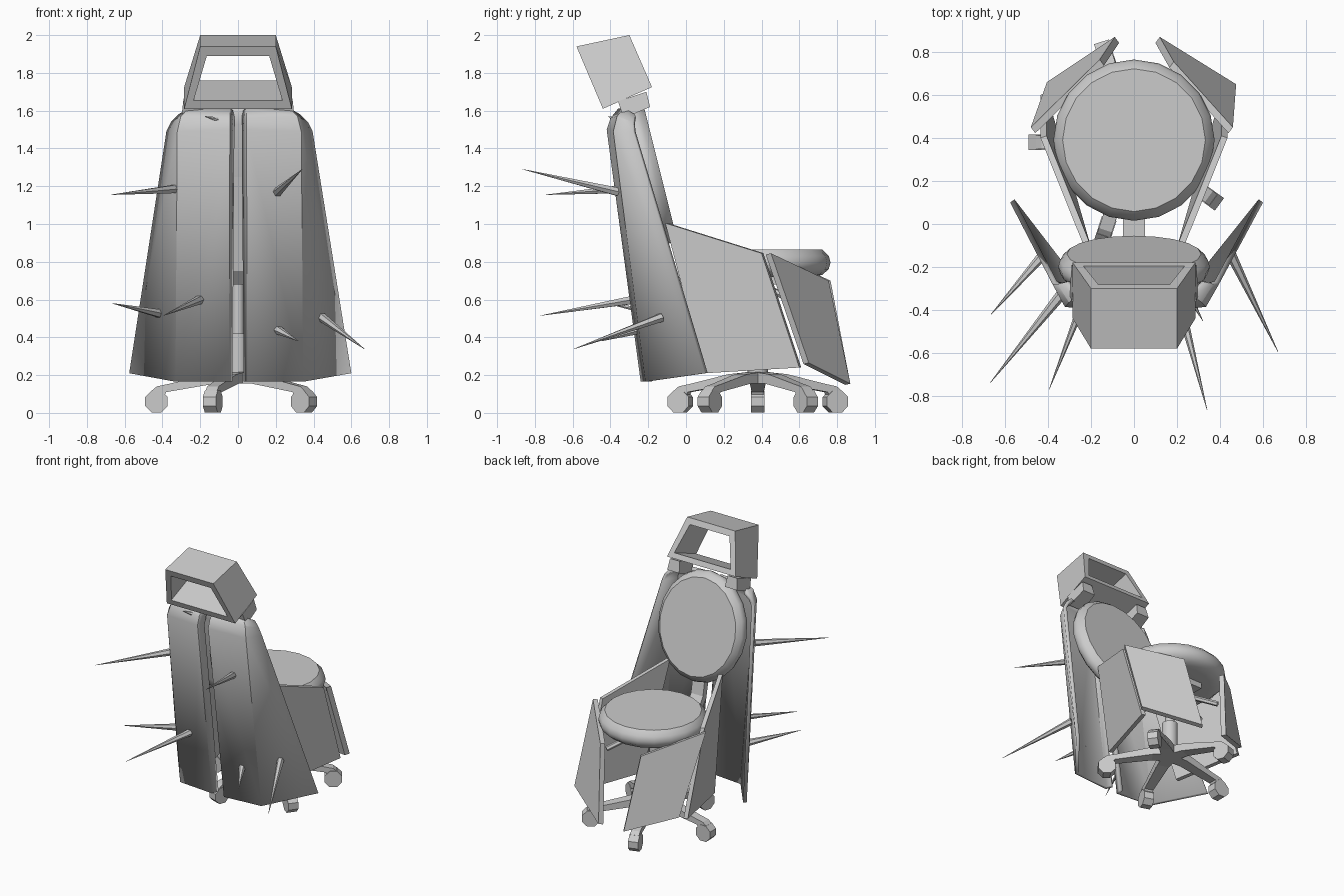
import bpy, bmesh, math
from mathutils import Vector, Matrix

if "Cube" in bpy.data.objects:
    bpy.data.objects.remove(bpy.data.objects["Cube"])


def finish(name, bm, smooth=None):
    me = bpy.data.meshes.new(name)
    if smooth != 'keep':
        bmesh.ops.recalc_face_normals(bm, faces=bm.faces)
    bm.to_mesh(me)
    bm.free()
    ob = bpy.data.objects.new(name, me)
    bpy.context.collection.objects.link(ob)
    if isinstance(smooth, (int, float)):
        shade(ob, smooth)
    return ob


def shade(ob, deg):
    bpy.ops.object.select_all(action='DESELECT')
    ob.select_set(True)
    bpy.context.view_layer.objects.active = ob
    bpy.ops.object.shade_smooth_by_angle(angle=math.radians(deg))


def sheet(name, rows, thick, smooth=None):
    """Grid of points turned outward from the chair axis and thickened inward."""
    bm = bmesh.new()
    vs = [[bm.verts.new(p) for p in r] for r in rows]
    for a, b in zip(vs, vs[1:]):
        for i in range(len(a) - 1):
            bm.faces.new((a[i], a[i + 1], b[i + 1], b[i]))
    bm.normal_update()
    big = max(bm.faces, key=lambda f: f.calc_area())
    out = big.calc_center_median() - Vector((0, 0.3, 0))
    out.z = 0
    if big.normal.dot(out) < 0:
        bmesh.ops.reverse_faces(bm, faces=bm.faces)
    ob = finish(name, bm, 'keep')
    if smooth:
        shade(ob, smooth)
    m = ob.modifiers.new('thickness', 'SOLIDIFY')
    m.thickness = thick
    m.offset = -1
    return ob


def prism(name, profile, half, mat=Matrix()):
    """Side profile in (y, z), extruded along x; half may vary per point."""
    bm = bmesh.new()
    hs = half if isinstance(half, list) else [half] * len(profile)
    a = [bm.verts.new(mat @ Vector((-h, y, z))) for (y, z), h in zip(profile, hs)]
    b = [bm.verts.new(mat @ Vector((h, y, z))) for (y, z), h in zip(profile, hs)]
    n = len(a)
    bm.faces.new(a)
    bm.faces.new(b)
    for i in range(n):
        bm.faces.new((a[i], a[(i + 1) % n], b[(i + 1) % n], b[i]))
    return finish(name, bm)


def lathe(name, profile, sides, mat, smooth=40):
    """Closed body of stacked rings (radius, height)."""
    bm = bmesh.new()
    rings = [[bm.verts.new(mat @ Vector((r * math.cos(2 * math.pi * i / sides),
                                         r * math.sin(2 * math.pi * i / sides), z)))
              for i in range(sides)] for r, z in profile]
    for a, b in zip(rings, rings[1:]):
        for i in range(sides):
            j = (i + 1) % sides
            bm.faces.new((a[i], a[j], b[j], b[i]))
    bm.faces.new(rings[0])
    bm.faces.new(rings[-1])
    return finish(name, bm, smooth)


def rod(name, a, b, r0, r1):
    """Six-sided rod or cone between two points."""
    a, b = Vector(a), Vector(b)
    d = b - a
    lathe(name, [(r0, 0), (r1, d.length)], 6,
          T(a) @ d.to_track_quat('Z', 'Y').to_matrix().to_4x4(), 20)


T = Matrix.Translation
CY = 0.38  # base centre in y

# Five-star base with casters, first arm toward -x
arm = [(0, .22), (.15, .205), (.36, .155), (.43, .14), (.46, .115), (.46, .07), (.40, .07),
       (.38, .11), (.12, .155), (0, .155)]
for k in range(5):
    spin = T((0, CY, 0)) @ Matrix.Rotation(math.pi / 2 + k * 2 * math.pi / 5, 4, 'Z')
    prism(f'base_arm_{k}', arm, [.05, .042, .032, .032, .032, .032, .032, .032, .042, .05], spin)
    wheel = spin @ T((0, .432, .06)) @ Matrix.Rotation(math.pi / 2, 4, 'Y') \
        @ Matrix.Rotation(math.pi / 8, 4, 'Z')
    lathe(f'caster_{k}', [(.064, -.036), (.064, .036)], 8, wheel, 20)

# Gas column and mount plate
lathe('column', [(.055, .16), (.055, .42), (.032, .42), (.032, .72)], 12, T((0, CY, 0)))
prism('seat_mount', [(.22, .68), (.55, .68), (.55, .74), (.22, .74)], .14)

# Round seat and oval backrest with flat faces and rounded rims
pad = [(.27, -.075), (.33, -.065), (.365, -.035), (.375, 0), (.366, .036), (.332, .07)]
lathe('seat', pad, 20, T((0, CY + .01, .795)))
lean = T((0, -.2, 1.27)) @ Matrix.Rotation(math.radians(-76), 4, 'X') \
    @ Matrix.Diagonal((.94, 1.05, .9, 1))
lathe('backrest', pad, 20, lean)

# Bent bar joining seat and backrest
prism('back_bar', [(.3, .68), (-.11, .68), (-.17, .75), (-.27, 1.25), (-.22, 1.25),
                   (-.13, .78), (-.09, .72), (.3, .72)], .05)

# Hollow head box: trapezoid frame swept along its tilted depth
bm = bmesh.new()
f_top, f_bot = Vector((0, -.58, 1.94)), Vector((0, -.44, 1.61))
r_top, r_bot = Vector((0, -.30, 2.0)), Vector((0, -.18, 1.725))


def frame(top, bot):
    loops = []
    for t, b, wt, wb in ((0, 1, .20, .285), (.15, .87, .165, .235)):
        pt, pb = top.lerp(bot, t), top.lerp(bot, b)
        loops.append([bm.verts.new(p + Vector((w, 0, 0))) for p, w in
                      ((pt, -wt), (pt, wt), (pb, wb), (pb, -wb))])
    return loops


(fo, fi), (ro, ri) = frame(f_top, f_bot), frame(r_top, r_bot)
for a, b in ((fo, fi), (fo, ro), (fi, ri), (ro, ri)):
    for i in range(4):
        j = (i + 1) % 4
        bm.faces.new((a[i], a[j], b[j], b[i]))
finish('head_box', bm)

# Armour: split outer shell, side panels and corner panels on each side
shell = [
    [(.02, -.32, 1.60), (.045, -.36, 1.61), (.27, -.33, 1.615), (.33, -.27, 1.58)],
    [(.02, -.35, 1.55), (.045, -.40, 1.56), (.315, -.365, 1.57), (.37, -.28, 1.54)],
    [(.02, -.37, 1.49), (.045, -.42, 1.50), (.335, -.385, 1.49), (.395, -.28, 1.49)],
    [(.03, -.19, .165), (.05, -.24, .165), (.345, -.215, .165), (.60, .10, .21)]]
side = [[(.23, -.11, 1.005), (.435, .40, .845)], [(.31, .10, .21), (.435, .60, .24)]]
corner = {1: [[(.46, .45, .845), (.185, .755, .70)], [(.475, .65, .265), (.12, .87, .155)]],
          -1: [[(-.48, .45, .845), (-.16, .765, .70)], [(-.405, .66, .265), (-.09, .87, .155)]]}
for tag, s in (('right', 1), ('left', -1)):
    def flip(rows, k=1):
        return [[(x * s * k, y, z) for x, y, z in r] for r in rows]
    sheet(f'shell_{tag}', flip(shell, 1 if s > 0 else .96), .025, 28)
    sheet(f'side_panel_{tag}', flip(side), .03)
    sheet(f'corner_panel_{tag}', corner[s], .035)
    # Struts from the seat mount to the panels, and head box brackets
    for n, (x, y, z) in enumerate(((.33, .31, .61), (.25, .59, .58))):
        rod(f'strut_{tag}_{n}', (.08 * s, CY, .69), (x * s, y, z), .018, .018)
    prism(f'head_bracket_{tag}', [(-.36, 1.65), (-.21, 1.70), (-.19, 1.62), (-.33, 1.56)],
          [.05, .04, .05, .06], T((.24 * s, 0, 0)))

# Spikes: base point, tip
spikes = [((-.34, -.33, 1.185), (-.67, -.74, 1.155)),
          ((.21, -.36, 1.17), (.34, -.865, 1.29)),
          ((-.41, -.13, .525), (-.665, -.42, .58)),
          ((-.20, -.27, .60), (-.395, -.77, .515)),
          ((.21, -.25, .44), (.32, -.45, .38)),
          ((.445, -.13, .505), (.67, -.595, .338)),
          ((-.05, -.36, 1.54), (-.175, -.41, 1.57))]
for k, (a, b) in enumerate(spikes):
    rod(f'spike_{k}', a, b, .025, .001)
